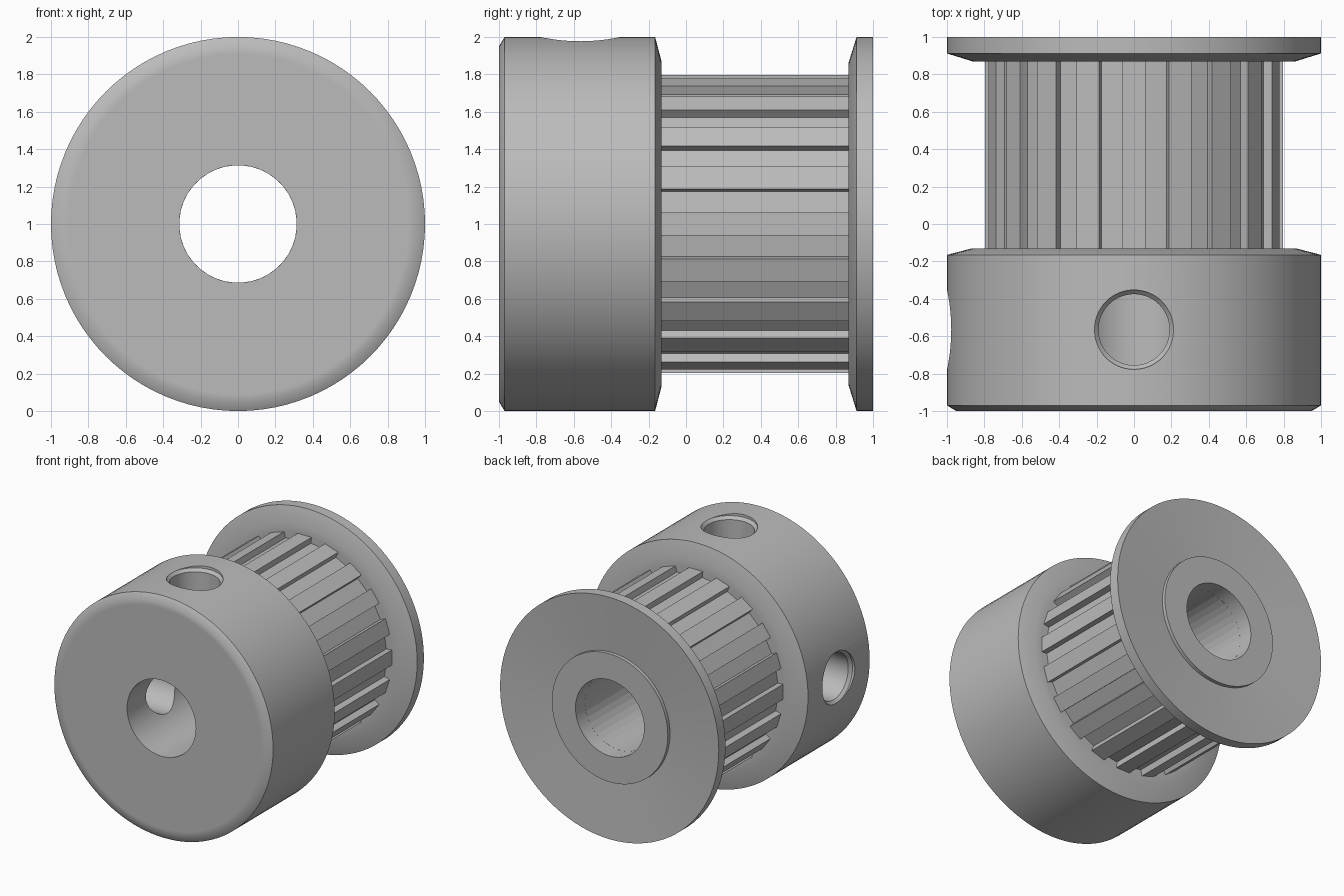
import bpy, bmesh, math
from mathutils import Matrix, Vector

cube = bpy.data.objects.get("Cube")
if cube:
    bpy.data.objects.remove(cube, do_unlink=True)

BORE = 0.314
CENTRE = Vector((0, 0, 1))

metal = bpy.data.materials.new("grey metal")
metal.use_nodes = True
colour = (0.5, 0.5, 0.5, 1)
metal.diffuse_color = colour
metal.node_tree.nodes["Principled BSDF"].inputs["Base Color"].default_value = colour


def finish(bm, name):
    """Turn a bmesh into an object centred on the shaft axis."""
    bmesh.ops.remove_doubles(bm, verts=bm.verts, dist=1e-5)
    bmesh.ops.recalc_face_normals(bm, faces=bm.faces)
    mesh = bpy.data.meshes.new(name)
    bm.to_mesh(mesh)
    bm.free()
    mesh.materials.append(metal)
    obj = bpy.data.objects.new(name, mesh)
    obj.location = CENTRE
    bpy.context.collection.objects.link(obj)
    return obj


def lathe(name, profile, steps=96, start=0.0):
    """Revolve a closed (radius, y) profile around the y axis."""
    bm = bmesh.new()
    c, s = math.cos(start), math.sin(start)
    verts = [bm.verts.new((r * c, y, r * s)) for r, y in profile]
    edges = [bm.edges.new((verts[i - 1], v)) for i, v in enumerate(verts)]
    bmesh.ops.spin(bm, geom=verts + edges, cent=(0, 0, 0), axis=(0, 1, 0),
                   angle=math.tau, steps=steps)
    return finish(bm, name)


def activate(obj):
    bpy.ops.object.select_all(action="DESELECT")
    obj.select_set(True)
    bpy.context.view_layer.objects.active = obj


# Hub with chamfered rims
hub = lathe("hub", [(BORE, -1), (0.91, -1), (0.95, -1), (1, -0.97),
                    (1, -0.165), (0.865, -0.13), (0.8, -0.13), (BORE, -0.13)])

# Set screw holes with countersunk mouths, one on top and one on the right
for side, turn in (("top", Matrix.Rotation(math.pi / 2, 4, "X")),
                   ("right", Matrix.Rotation(math.pi / 2, 4, "Z"))):
    cutter = lathe(side + "_hole_cutter",
                   [(0, 0.1), (0.19, 0.1), (0.19, 0.955), (0.212, 0.978),
                    (0.212, 1.2), (0, 1.2)], steps=64)
    cutter.data.transform(turn)
    cutter.location = CENTRE + Vector((0, -0.565, 0))
    cutter.hide_render = True
    cut = hub.modifiers.new(side + "_hole", "BOOLEAN")
    cut.operation = "DIFFERENCE"
    cut.solver = "EXACT"
    cut.object = cutter
    bpy.context.view_layer.update()
    activate(hub)
    bpy.ops.object.modifier_apply(modifier=cut.name)
    bpy.data.objects.remove(cutter, do_unlink=True)

# Barrel under the teeth: one flat facet per groove
TEETH = 20
half = math.tau / TEETH / 4
core = lathe("toothed_barrel_core", [(BORE, -0.13), (0.75, -0.13), (0.75, 0.87), (BORE, 0.87)],
             steps=2 * TEETH, start=half)

# Belt teeth, evenly spaced wedges
bm = bmesh.new()
for i in range(TEETH):
    mid = i * math.tau / TEETH
    section = [bm.verts.new((r * math.cos(mid + a), -0.13, r * math.sin(mid + a)))
               for r, a in ((0.74, -half), (0.8, -half), (0.8, half), (0.74, half))]
    face = bm.faces.new(section)
    out = bmesh.ops.extrude_face_region(bm, geom=[face], use_keep_orig=True)
    moved = [g for g in out["geom"] if isinstance(g, bmesh.types.BMVert)]
    bmesh.ops.translate(bm, verts=moved, vec=(0, 1, 0))
teeth = finish(bm, "belt_teeth")

# Retaining flange with a dished back and a central boss
flange = lathe("flange", [(BORE, 0.87), (0.8, 0.87), (0.865, 0.87), (1, 0.912), (1, 1),
                          (0.53, 0.965), (0.53, 0.995), (BORE, 0.995)])

for obj in (hub, core, flange):
    activate(obj)
    bpy.ops.object.shade_smooth_by_angle(angle=math.radians(35 if obj is not core else 8))

# Smooth only the bore of the barrel, leaving the groove floors flat
for poly in core.data.polygons:
    poly.use_smooth = math.hypot(poly.center.x, poly.center.z) < 0.4
activate(core)
bpy.ops.object.select_all(action="DESELECT")
